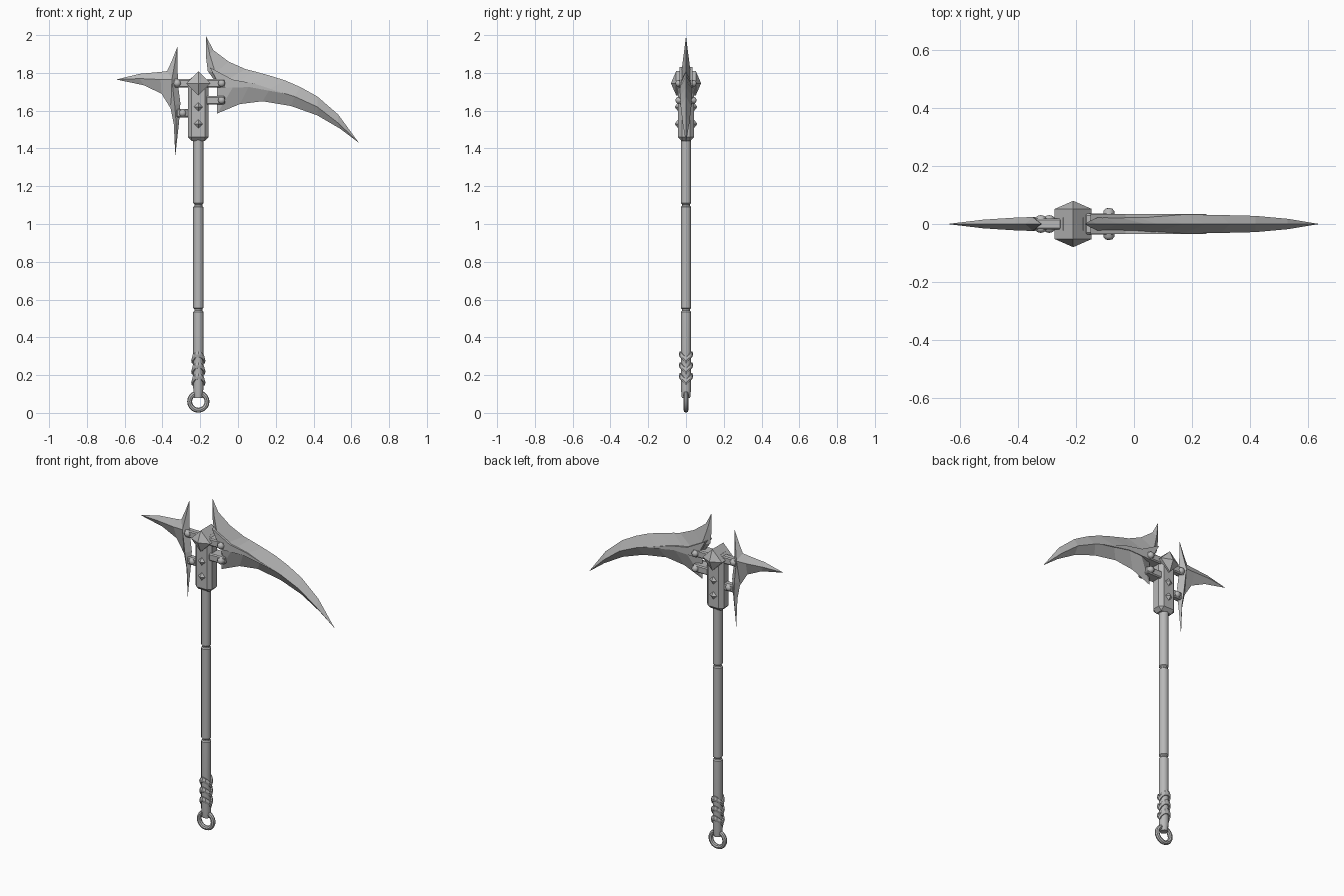
import bpy, bmesh
from math import sin, cos, pi

cube = bpy.data.objects.get("Cube")
if cube:
    bpy.data.objects.remove(cube)

steel = bpy.data.materials.new("grey_steel")
steel.use_nodes = True
grey = (0.48, 0.48, 0.48, 1)
steel.diffuse_color = grey
steel.node_tree.nodes["Principled BSDF"].inputs["Base Color"].default_value = grey

SHAFT_X = -0.21


def finish(name, bm, smooth=False):
    """Turn a bmesh into a named steel object."""
    bmesh.ops.remove_doubles(bm, verts=bm.verts, dist=0.0001)
    bmesh.ops.recalc_face_normals(bm, faces=bm.faces)
    mesh = bpy.data.meshes.new(name)
    bm.to_mesh(mesh)
    bm.free()
    mesh.materials.append(steel)
    obj = bpy.data.objects.new(name, mesh)
    bpy.context.collection.objects.link(obj)
    if smooth:
        bpy.ops.object.select_all(action='DESELECT')
        obj.select_set(True)
        bpy.context.view_layer.objects.active = obj
        bpy.ops.object.shade_smooth_by_angle(angle=0.7)
    return obj


def skin(bm, rings):
    """Bridge successive closed rings of points with faces."""
    rows = [[bm.verts.new(p) for p in ring] for ring in rings]
    n = len(rows[0])
    for a, b in zip(rows, rows[1:]):
        for i in range(n):
            j = (i + 1) % n
            bm.faces.new((a[i], a[j], b[j], b[i]))
    return rows


def lathe(name, profile, sides, x, z, along_y=False, smooth=False):
    """Spin (radius, height) pairs about an upright or front-to-back axis."""
    bm = bmesh.new()
    rings = []
    for r, h in profile:
        ring = []
        for i in range(sides):
            a = 2 * pi * i / sides
            u, v = r * cos(a), r * sin(a)
            ring.append((x + u, h, z + v) if along_y else (x + u, v, z + h))
        rings.append(ring)
    skin(bm, rings)
    return finish(name, bm, smooth)


def box(name, x0, x1, half_y, z0, z1, bevel):
    bm = bmesh.new()
    bmesh.ops.create_cube(bm, size=1)
    for v in bm.verts:
        v.co = ((x0 + x1) / 2 + v.co.x * (x1 - x0), v.co.y * 2 * half_y,
                (z0 + z1) / 2 + v.co.z * (z1 - z0))
    bmesh.ops.bevel(bm, geom=bm.edges[:], offset=bevel, segments=1, affect='EDGES')
    return finish(name, bm)


def blade(name, stations):
    """Sharp-edged blade: each station is edge, ridge, edge, half thickness."""
    bm = bmesh.new()
    rings = []
    for e, r, f, t in stations:
        rings.append([(e[0], 0, e[1]), (r[0], -t, r[1]),
                      (f[0], 0, f[1]), (r[0], t, r[1])])
    rows = skin(bm, rings)
    bm.faces.new(rows[-1])
    bmesh.ops.dissolve_degenerate(bm, dist=0.0001, edges=bm.edges[:])
    return finish(name, bm)


def tip(x, z):
    return (x, z), (x, z), (x, z), 0


# Shaft with two grooves
shaft = [(0, 0.08), (0.022, 0.08), (0.027, 0.13)]
for groove in (0.545, 1.1):
    shaft += [(0.027, groove - 0.01), (0.021, groove - 0.004),
              (0.021, groove + 0.004), (0.027, groove + 0.01)]
shaft += [(0.027, 1.46), (0, 1.46)]
lathe("shaft", shaft, 12, SHAFT_X, 0, smooth=True)

# Pommel ring
bm = bmesh.new()
hoop = []
for i in range(21):
    a = 2 * pi * i / 20
    hoop.append([(SHAFT_X + (0.046 + 0.013 * cos(b)) * cos(a), 0.013 * sin(b),
                  0.06 + (0.046 + 0.013 * cos(b)) * sin(a))
                 for b in [pi * k / 4 for k in range(8)]])
skin(bm, hoop)
finish("pommel_ring", bm, True)

# Chevron grip bands, peaked at the front and back
for n in range(3):
    bm = bmesh.new()
    rings = []
    for r, h in ((0.025, 0), (0.034, 0), (0.038, 0.015), (0.034, 0.03), (0.025, 0.03)):
        rings.append([(SHAFT_X + r * cos(a), r * sin(a),
                       0.145 + 0.058 * n + h + 0.035 * abs(sin(a)))
                      for a in [pi * k / 6 for k in range(12)]])
    skin(bm, rings)
    finish(f"grip_band_{n + 1}", bm)

# Head block with a diamond bar and studs running through it
box("head_block", -0.265, -0.155, 0.042, 1.44, 1.775, 0.02)


def stud(name, z, r, base, point):
    lathe(name, [(0, -point), (r, -base), (r, base), (0, point)], 4, SHAFT_X, z, True)


stud("diamond_bar", 1.745, 0.064, 0.052, 0.08)
stud("upper_stud", 1.62, 0.023, 0.042, 0.06)
stud("lower_stud", 1.53, 0.023, 0.042, 0.06)

# Bracket arms and their rivets
for name, x0, x1, rivet_x, z, depth in (
        ("blade_top", -0.17, -0.068, -0.087, 1.745, 0.036),
        ("blade_bottom", -0.17, -0.068, -0.087, 1.655, 0.036),
        ("spike_top", -0.342, -0.25, -0.322, 1.745, 0.019),
        ("spike_bottom", -0.325, -0.25, -0.293, 1.587, 0.019)):
    box(name + "_arm", x0, x1, depth, z - 0.022, z + 0.022, 0.006)
    top = depth + 0.02 if depth > 0.03 else depth + 0.012
    dome = [(0, top), (0.012, top - 0.003), (0.019, top - 0.011), (0.019, 0)]
    lathe(name + "_rivet", [(r, -h) for r, h in dome] + dome[::-1], 10,
          rivet_x, z, True, True)

# Long curved blade with its rear horn
blade("long_blade", [
    tip(-0.17, 1.995),
    ((-0.13, 1.92), (-0.15, 1.9), (-0.17, 1.89), 0.012),
    ((-0.05, 1.86), (-0.12, 1.8), (-0.16, 1.81), 0.025),
    ((0.04, 1.82), (-0.08, 1.75), (-0.11, 1.74), 0.03),
    ((0.08, 1.81), (-0.02, 1.735), (-0.11, 1.585), 0.033),
    ((0.17, 1.785), (0.06, 1.735), (0.01, 1.635), 0.033),
    ((0.25, 1.76), (0.17, 1.715), (0.13, 1.65), 0.033),
    ((0.33, 1.725), (0.3, 1.675), (0.28, 1.625), 0.031),
    ((0.42, 1.675), (0.42, 1.62), (0.42, 1.575), 0.028),
    ((0.53, 1.58), (0.53, 1.535), (0.54, 1.505), 0.018),
    tip(0.64, 1.43)])

# Raised flat rib on both sides of the long blade
bm = bmesh.new()
rib = [(-0.15, 1.83), (-0.03, 1.765), (0.08, 1.745), (0.25, 1.69),
       (0.06, 1.725), (-0.09, 1.72)]
rows = skin(bm, [[(x, y, z) for x, z in rib] for y in (-0.034, 0.034)])
for row in rows:
    bm.faces.new(row)
finish("blade_rib", bm)

# Short spike and the upright crescent behind it
blade("rear_spike", [
    tip(-0.645, 1.765),
    ((-0.52, 1.795), (-0.52, 1.77), (-0.5, 1.735), 0.015),
    ((-0.41, 1.805), (-0.41, 1.765), (-0.405, 1.69), 0.022),
    ((-0.37, 1.81), (-0.35, 1.765), (-0.355, 1.61), 0.024)])
blade("rear_crescent", [
    tip(-0.32, 1.94),
    ((-0.352, 1.86), (-0.335, 1.85), (-0.32, 1.85), 0.012),
    ((-0.375, 1.81), (-0.35, 1.765), (-0.318, 1.74), 0.024),
    ((-0.36, 1.63), (-0.335, 1.63), (-0.305, 1.64), 0.023),
    ((-0.34, 1.53), (-0.327, 1.53), (-0.312, 1.54), 0.014),
    tip(-0.332, 1.36)])
